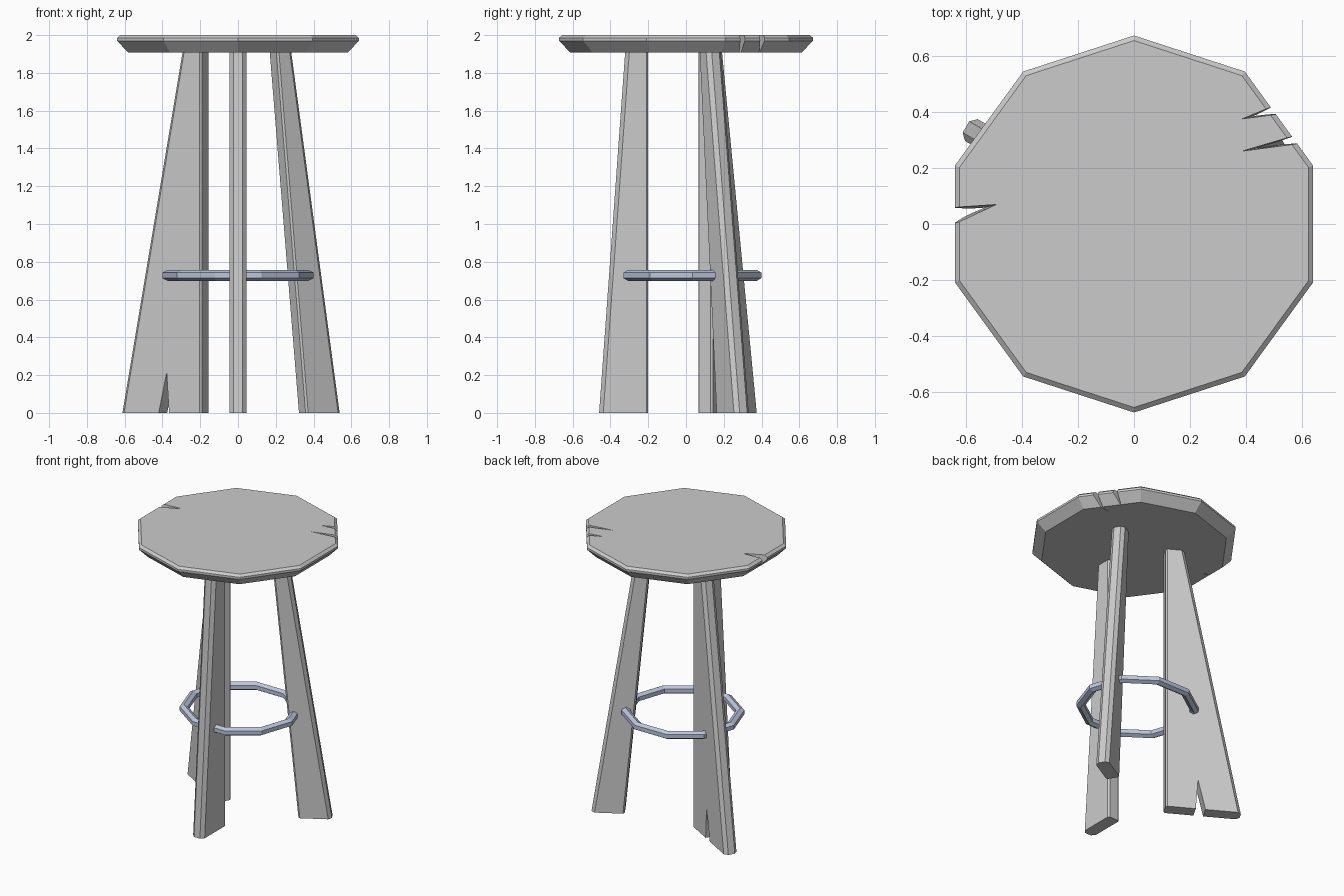
import bpy, bmesh
from math import sin, cos, radians, tau
from mathutils import Vector

if "Cube" in bpy.data.objects:
    bpy.data.objects.remove(bpy.data.objects["Cube"])


def loft(name, rings, closed=False):
    """Skin a list of equal-length point rings; cap the ends unless closed."""
    bm = bmesh.new()
    vs = [[bm.verts.new(p) for p in ring] for ring in rings]
    n = len(vs[0])
    pairs = list(zip(vs, vs[1:])) + ([(vs[-1], vs[0])] if closed else [])
    for a, b in pairs:
        for i in range(n):
            j = (i + 1) % n
            bm.faces.new((a[i], a[j], b[j], b[i]))
    if not closed:
        bm.faces.new(vs[0][::-1])
        bm.faces.new(vs[-1])
    bmesh.ops.recalc_face_normals(bm, faces=bm.faces)
    mesh = bpy.data.meshes.new(name)
    bm.to_mesh(mesh)
    bm.free()
    obj = bpy.data.objects.new(name, mesh)
    bpy.context.collection.objects.link(obj)
    return obj


def cut(obj, cutter):
    """Subtract the cutter and remove it."""
    mod = obj.modifiers.new("crack", 'BOOLEAN')
    mod.operation = 'DIFFERENCE'
    mod.solver = 'EXACT'
    mod.object = cutter
    bpy.context.view_layer.objects.active = obj
    bpy.ops.object.modifier_apply(modifier=mod.name)
    bpy.data.objects.remove(cutter)


# Seat: bevelled ten-sided disc
seat = loft("seat", [
    [(r * sin(tau * i / 10), r * cos(tau * i / 10), z) for i in range(10)]
    for r, z in ((0.612, 1.908), (0.673, 1.97), (0.673, 1.985), (0.655, 2.0))])

# Cracks in the seat rim: wedges that narrow towards the underside
for tip, a, b in (((0.385, 0.375), (0.555, 0.445), (0.615, 0.405)),
                  ((0.385, 0.26), (0.64, 0.335), (0.67, 0.2975)),
                  ((-0.49, 0.07), (-0.715, 0.055), (-0.715, -0.035))):
    tip, a, b = Vector(tip), Vector(a), Vector(b)
    mid = (a + b) / 2
    low = (tip.lerp(mid, 0.25), a.lerp(mid, 0.4), b.lerp(mid, 0.4))
    cut(seat, loft("seat_crack", [[(p.x, p.y, z) for p in tri]
                                  for tri, z in ((low, 1.88), ((tip, a, b), 2.002))]))


def polar(angle, r, p, z):
    """Point at distance r along a leg direction, p across it."""
    c, s = cos(radians(angle)), sin(radians(angle))
    return (r * c - p * s, r * s + p * c, z)


def leg(name, angle, bottom, top, h=0.045, ci=0.01, co=0.022):
    """Tapered plank with chamfered edges; bottom/top are (inner, outer) radii."""
    rings = []
    for (a, b), z in ((bottom, 0), (top, 1.912)):
        section = [(a, -h + ci), (a + ci, -h), (b - co, -h), (b, -h + co),
                   (b, h - co), (b - co, h), (a + ci, h), (a, h - ci)]
        rings.append([polar(angle, r, p, z) for r, p in section])
    return loft(name, rings)


# Legs: three planks of different width
leg("front_leg", -90, (0.2, 0.46), (0.2, 0.322))
leg("right_leg", 30, (0.393, 0.608), (0.214, 0.312))
left_leg = leg("left_leg", 150, (0.2, 0.693), (0.2, 0.325))

# Split at the foot of the left leg
cut(left_leg, loft("leg_crack", [
    [polar(150, r, p, z) for r, z in ((0.47, -0.05), (0.41, 0.215), (0.392, -0.05))]
    for p in (-0.1, 0.1)]))

# Footrest: ten-sided ring of six-sided bar
rings = []
for i in range(10):
    t = tau * i / 10
    ring = []
    for k in range(6):
        u = tau * (k + 0.5) / 6
        r = 0.373 + 0.031 * cos(u)
        ring.append((r * cos(t), 0.034 + 0.96 * r * sin(t), 0.728 + 0.029 * sin(u)))
    rings.append(ring)
footrest = loft("footrest_ring", rings, closed=True)
metal = bpy.data.materials.new("blue_grey_metal")
metal.diffuse_color = (0.5, 0.57, 0.72, 1)
metal.use_nodes = True
metal.node_tree.nodes["Principled BSDF"].inputs["Base Color"].default_value = metal.diffuse_color
footrest.data.materials.append(metal)
